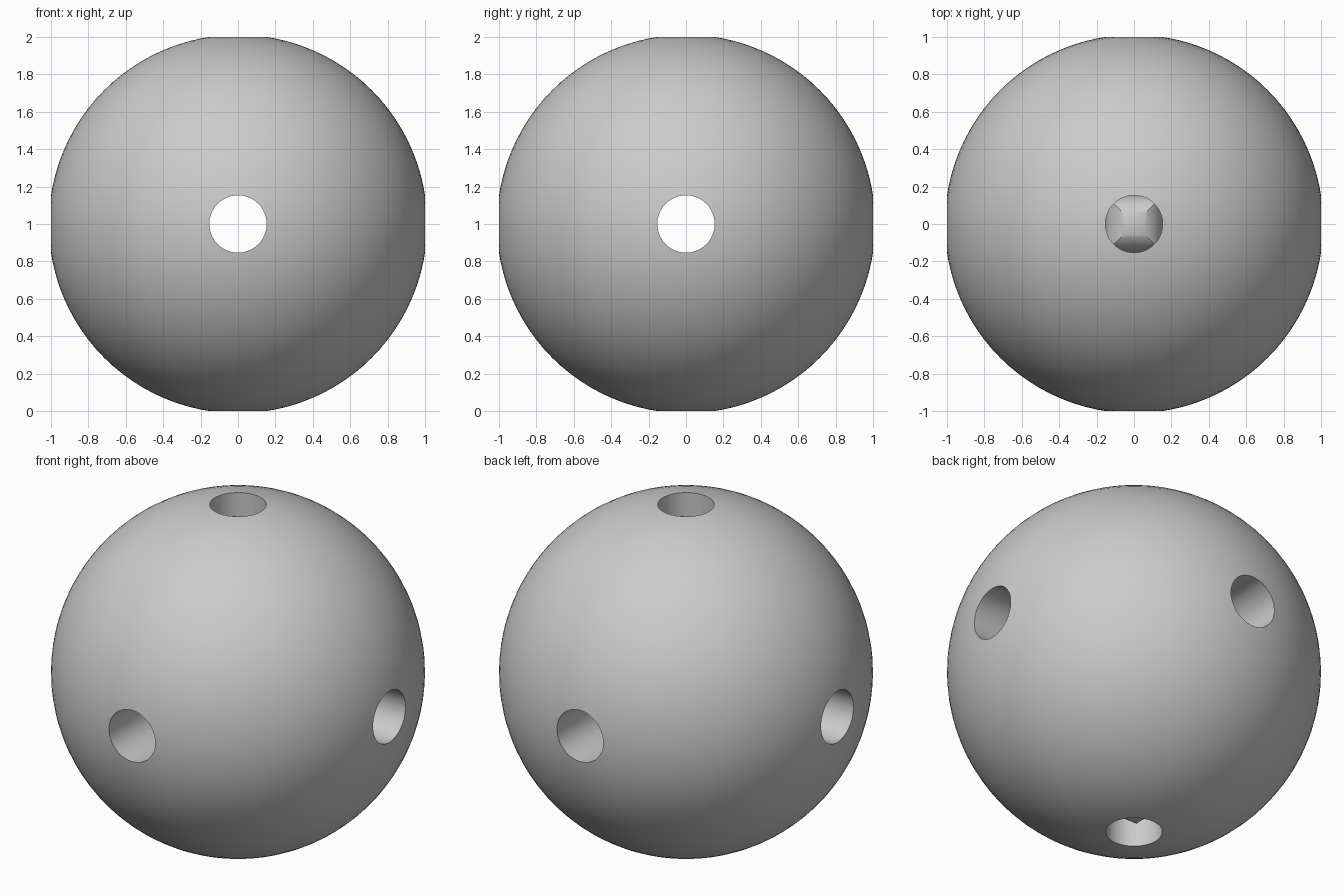
import bpy, math
from mathutils import Matrix

if "Cube" in bpy.data.objects:
    bpy.data.objects.remove(bpy.data.objects["Cube"], do_unlink=True)

HOLE = 0.153                            # bore radius
BALL = math.sqrt(1 + HOLE ** 2)         # bore rims lie one unit from the centre
SEAT = 0.75                             # how far from the centre the upright bores stop

grey = bpy.data.materials.new("light_grey")
grey.use_nodes = True
colour = (0.6, 0.6, 0.6, 1)
grey.diffuse_color = colour
grey.node_tree.nodes["Principled BSDF"].inputs["Base Color"].default_value = colour


def cylinder(name, axis, length, centre_z):
    """Bore-sized cylinder lying along the given axis."""
    turn = {"x": (0, math.pi / 2, 0), "y": (math.pi / 2, 0, 0), "z": (0, 0, 0)}[axis]
    bpy.ops.mesh.primitive_cylinder_add(vertices=64, radius=HOLE, depth=length,
                                        location=(0, 0, centre_z), rotation=turn)
    obj = bpy.context.object
    obj.name = name
    obj.hide_render = True
    return obj


def combine(target, tool, operation):
    """Apply a boolean and throw the tool away."""
    mod = target.modifiers.new("cut", "BOOLEAN")
    mod.operation, mod.object, mod.solver = operation, tool, "EXACT"
    bpy.context.view_layer.objects.active = target
    bpy.ops.object.modifier_apply(modifier=mod.name)
    bpy.data.objects.remove(tool, do_unlink=True)


def finish(obj):
    """Colour the part and smooth it with crisp rims."""
    obj.hide_render = False
    obj.data.materials.clear()
    obj.data.materials.append(grey)
    bpy.ops.object.select_all(action="DESELECT")
    obj.select_set(True)
    bpy.context.view_layer.objects.active = obj
    bpy.ops.object.shade_smooth_by_angle(angle=math.radians(30))


# Ball
bpy.ops.mesh.primitive_uv_sphere_add(segments=96, ring_count=48, radius=BALL, location=(0, 0, 1))
ball = bpy.context.object
ball.name = "drilled_ball"

# Two level bores that pass right through and cross in the middle
for axis in "xy":
    combine(ball, cylinder("level_bore", axis, 3, 1), "DIFFERENCE")

# Blind upright bores, each closed by a ridged dome
for side, label in ((1, "top"), (-1, "bottom")):
    combine(ball, cylinder("upright_bore", "z", 1, 1 + side * (SEAT + 0.5)), "DIFFERENCE")
    dome = cylinder(label + "_bore_dome", "x", 0.4, 1 + side * SEAT)
    combine(dome, cylinder("dome_cross", "y", 0.4, 1 + side * SEAT), "INTERSECT")
    finish(dome)
finish(ball)
